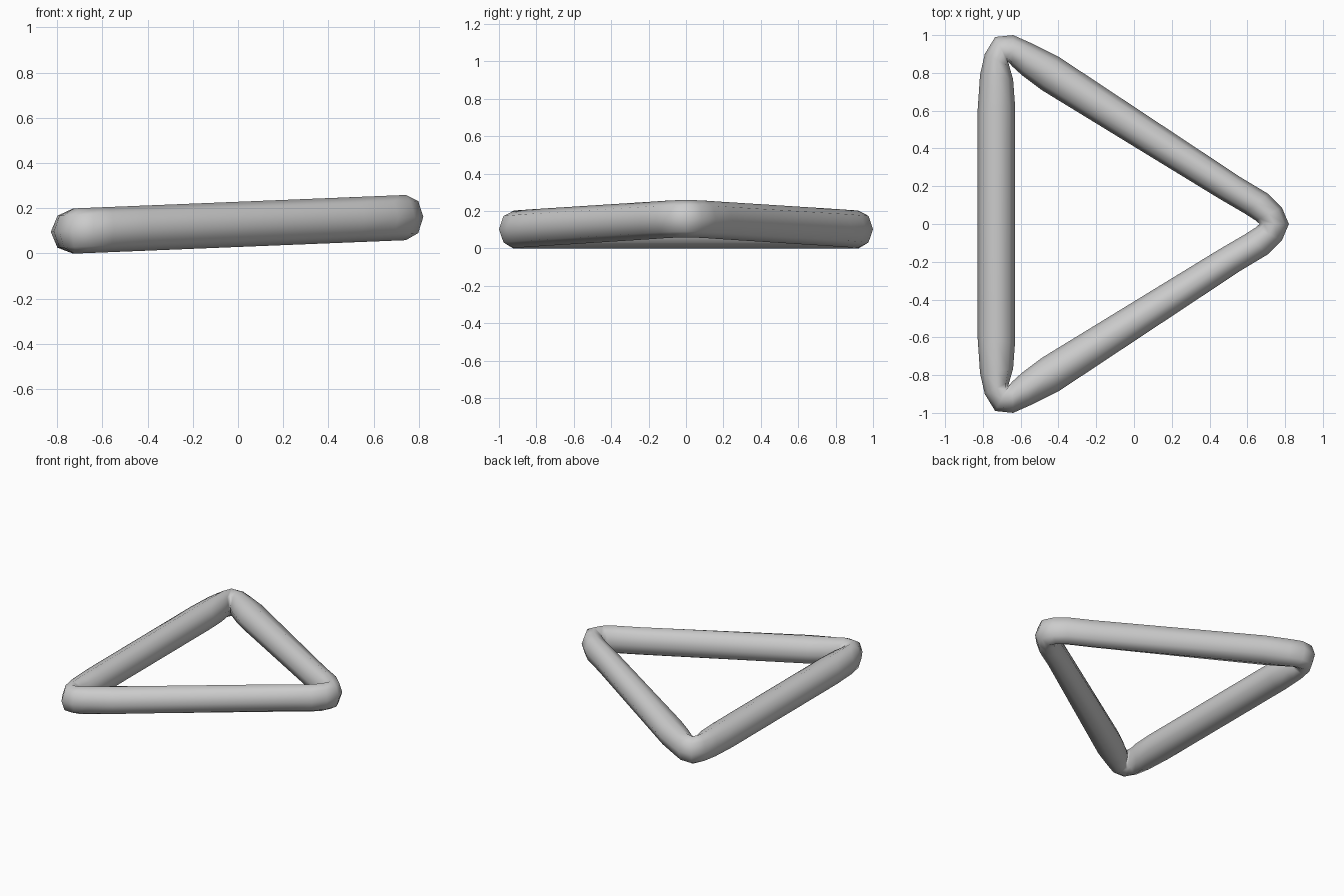
import bpy, bmesh, math
from mathutils import Vector

cube = bpy.data.objects.get("Cube")
if cube:
    bpy.data.objects.remove(cube)

SIDES = 8
RADIUS = 0.1
TILT = 0.0405

# Half of the loop: outer and inner edge of the tube, from the right tip to the long bar
half = [
    ((0.82, 0), (0.665, 0)),
    ((0.783, 0.087), (0.645, 0.018)),
    ((0.71, 0.16), (0.587, 0.055)),
    ((0.56, 0.25), (0.45, 0.135)),
    ((-0.40, 0.886), (-0.49, 0.71)),
    ((-0.55, 0.96), (-0.59, 0.785)),
    ((-0.64, 1.0), (-0.645, 0.835)),
    ((-0.735, 0.99), (-0.667, 0.86)),
    ((-0.79, 0.90), (-0.66, 0.835)),
    ((-0.815, 0.79), (-0.64, 0.765)),
    ((-0.828, 0.60), (-0.63, 0.63)),
]
mirrored = [tuple((x, -y) for x, y in pair) for pair in reversed(half[1:])]


def add_ring(bm, outer, inner):
    """Octagonal section spanning the outer and inner edge."""
    outer, inner = Vector(outer), Vector(inner)
    middle, reach = (outer + inner) / 2, (outer - inner) / 2
    ring = []
    for i in range(SIDES):
        a = math.tau * i / SIDES
        p = middle + reach * math.cos(a)
        z = RADIUS + TILT * (p.x + 0.70) + RADIUS * math.sin(a)
        ring.append(bm.verts.new((p.x, p.y, z)))
    return ring


# Closed triangular tube
bm = bmesh.new()
rings = [add_ring(bm, o, i) for o, i in half + mirrored]
for a, b in zip(rings, rings[1:] + rings[:1]):
    for i in range(SIDES):
        j = (i + 1) % SIDES
        bm.faces.new((a[i], b[i], b[j], a[j])).smooth = True
bmesh.ops.recalc_face_normals(bm, faces=bm.faces)
mesh = bpy.data.meshes.new("triangle_ring")
bm.to_mesh(mesh)
bm.free()

ring_object = bpy.data.objects.new("triangle_ring", mesh)
bpy.context.collection.objects.link(ring_object)

# Plain grey
grey = bpy.data.materials.new("light_grey")
grey.use_nodes = True
colour = (0.6, 0.6, 0.6, 1)
grey.diffuse_color = colour
grey.node_tree.nodes["Principled BSDF"].inputs["Base Color"].default_value = colour
mesh.materials.append(grey)
